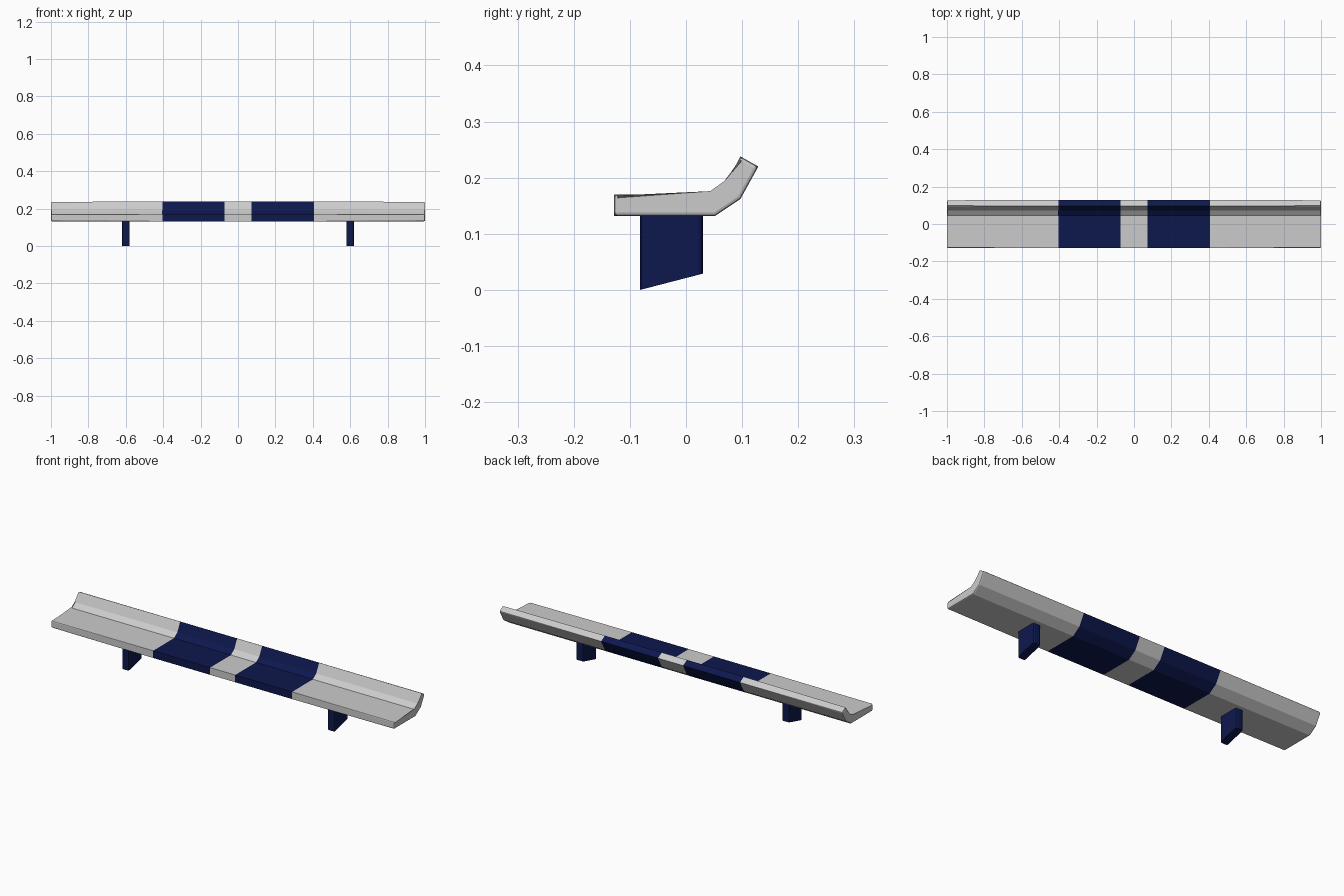
import bpy, bmesh

if "Cube" in bpy.data.objects:
    bpy.data.objects.remove(bpy.data.objects["Cube"])

navy = bpy.data.materials.new("navy_paint")
navy.diffuse_color = (0.004, 0.009, 0.075, 1)
navy.use_nodes = True
navy.node_tree.nodes["Principled BSDF"].inputs["Base Color"].default_value = navy.diffuse_color


def make_object(name, bm, materials):
    bmesh.ops.recalc_face_normals(bm, faces=bm.faces)
    me = bpy.data.meshes.new(name)
    bm.to_mesh(me)
    bm.free()
    for m in materials:
        me.materials.append(m)
    ob = bpy.data.objects.new(name, me)
    bpy.context.collection.objects.link(ob)
    return ob


# Wing blade: bent (y, z) section swept along x, with two painted bands
profile = [(-0.128, 0.132), (0.052, 0.132), (0.097, 0.162), (0.129, 0.220),
           (0.097, 0.238), (0.073, 0.190), (0.045, 0.170), (-0.128, 0.170)]
stations = [-1, -0.405, -0.073, 0.073, 0.405, 1]
bm = bmesh.new()
rings = [[bm.verts.new((x, y, z)) for y, z in profile] for x in stations]
n = len(profile)
for i in range(len(rings) - 1):
    for j in range(n):
        k = (j + 1) % n
        f = bm.faces.new((rings[i][j], rings[i][k], rings[i + 1][k], rings[i + 1][j]))
        f.material_index = 1 if i in (1, 3) else 0
bm.faces.new(rings[0])
bm.faces.new(rings[-1])
# Round the nose, the lip and the two end outlines
corners = {0, 3, 4, 7}
sharp = []
for j in range(n):
    k = (j + 1) % n
    sharp += [bm.edges.get((r[j], r[k])) for r in (rings[0], rings[-1])]
    if j in corners:
        sharp += [bm.edges.get((a[j], b[j])) for a, b in zip(rings, rings[1:])]
bmesh.ops.bevel(bm, geom=sharp, offset=0.006, segments=2, profile=0.5,
                affect='EDGES', material=-1)
make_object("wing_blade", bm, [None, navy])

# Stands: thin posts with a slanted foot and rounded upright edges
side = [(-0.082, 0.0), (0.030, 0.029), (0.030, 0.136), (-0.082, 0.136)]
for label, cx in (("left", -0.6), ("right", 0.6)):
    bm = bmesh.new()
    a, b = [[bm.verts.new((cx + d, y, z)) for y, z in side] for d in (-0.021, 0.021)]
    for j in range(4):
        k = (j + 1) % 4
        bm.faces.new((a[j], a[k], b[k], b[j]))
    bm.faces.new(a)
    bm.faces.new(b)
    uprights = [bm.edges.get((v[p], v[q])) for v in (a, b) for p, q in ((1, 2), (3, 0))]
    bmesh.ops.bevel(bm, geom=uprights, offset=0.008, segments=2, profile=0.5, affect='EDGES')
    make_object(label + "_stand", bm, [navy])
